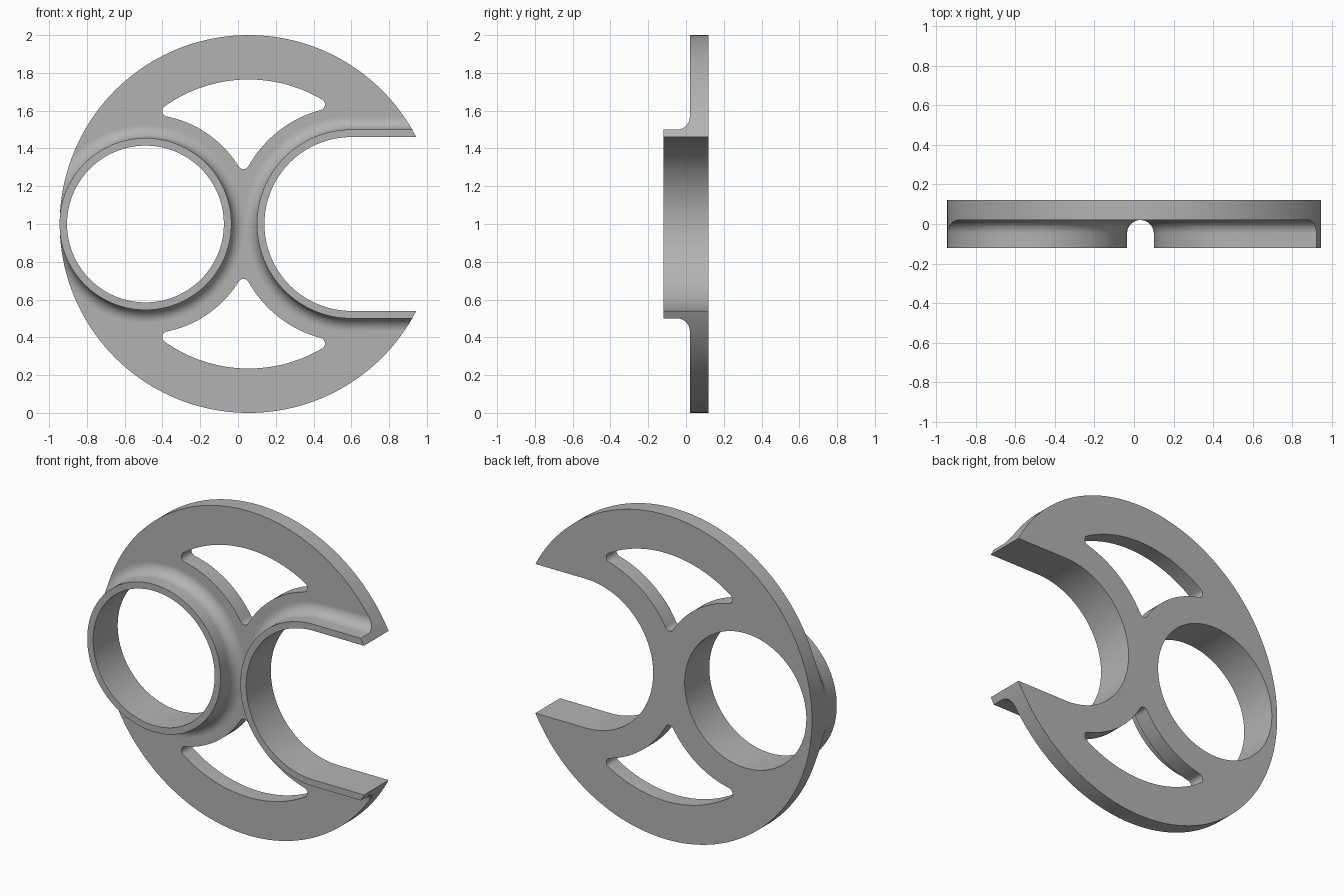
import bpy, bmesh
from math import sin, cos, pi, sqrt, atan2

if "Cube" in bpy.data.objects:
    bpy.data.objects.remove(bpy.data.objects["Cube"])

# Main dimensions (outlines lie in the x-z plane, thickness runs along y)
DISC_X, RING_X, SLOT_X, MID_Z = 0.056, -0.49, 0.60, 1.0
DISC_R, RING_R, SLOT_R = 1.0, 0.455, 0.50
WALL, FILLET = 0.04, 0.0675
FRONT, PLATE, BACK = -0.12, 0.02, 0.12


def arc(cx, cz, r, a0, a1, n):
    return [(cx + r * cos(a0 + (a1 - a0) * i / n),
             cz + r * sin(a0 + (a1 - a0) * i / n)) for i in range(n + 1)]


def circle(cx, r, n=192):
    return arc(cx, MID_Z, r, 0, 2 * pi, n)[:-1]


def slot(r, end=1.3):
    """Half circle that opens to the right with straight sides."""
    bow = arc(SLOT_X, MID_Z, r, pi / 2, 3 * pi / 2, 96)
    return [(end, MID_Z + r)] + bow + [(end, MID_Z - r)]


def loft(name, layers):
    """Closed solid through matching outlines, each given as (y, outline)."""
    bm = bmesh.new()
    rings = [[bm.verts.new((x, y, z)) for x, z in pts] for y, pts in layers]
    n = len(rings[0])
    for a, b in zip(rings, rings[1:]):
        for i in range(n):
            j = (i + 1) % n
            bm.faces.new((a[i], a[j], b[j], b[i]))
    bm.faces.new(rings[0])
    bm.faces.new(rings[-1])
    bmesh.ops.recalc_face_normals(bm, faces=bm.faces)
    mesh = bpy.data.meshes.new(name)
    bm.to_mesh(mesh)
    bm.free()
    obj = bpy.data.objects.new(name, mesh)
    bpy.context.collection.objects.link(obj)
    return obj


def flared(name, outline, r):
    """Collar that sweeps out into the plate with a concave fillet."""
    layers = [(FRONT, outline(r))]
    steps = 14
    for i in range(steps + 1):
        a = pi / 2 * i / steps
        layers.append((PLATE - FILLET + FILLET * sin(a),
                       outline(r + FILLET * (1 - cos(a)))))
    layers.append((0.2, outline(r + FILLET)))
    return loft(name, layers)


def combine(target, tool, operation):
    mod = target.modifiers.new(operation, 'BOOLEAN')
    mod.operation, mod.object, mod.solver = operation, tool, 'MANIFOLD'
    bpy.context.view_layer.objects.active = target
    bpy.ops.object.modifier_apply(modifier=mod.name)
    bpy.data.objects.remove(tool)


def meet(x0, r0, x1, r1):
    """Upper crossing of two circles centred at mid height."""
    d = x1 - x0
    a = (d * d + r0 * r0 - r1 * r1) / (2 * d)
    return x0 + a, MID_Z + sqrt(r0 * r0 - a * a)


def window_outline():
    """Three-cornered window: outer rim arc, two collar arcs, rounded corners."""
    c, rim, ra, rb = 0.03, 0.765, RING_R + 0.125, SLOT_R + 0.125
    left = meet(RING_X, ra + c, DISC_X, rim - c)
    tip = meet(RING_X, ra + c, SLOT_X, rb + c)
    right = meet(DISC_X, rim - c, SLOT_X, rb + c)

    def ang(cx, p):
        return atan2(p[1] - MID_Z, p[0] - cx)

    def corner(p, a0, a1):
        return arc(p[0], p[1], c, a0, a1, 12)

    pts = arc(DISC_X, MID_Z, rim, ang(DISC_X, right), ang(DISC_X, left), 60)
    pts += corner(left, ang(DISC_X, left), ang(RING_X, left) + pi)[1:]
    pts += arc(RING_X, MID_Z, ra, ang(RING_X, left), ang(RING_X, tip), 40)[1:]
    pts += corner(tip, ang(RING_X, tip) + pi, ang(SLOT_X, tip) + pi)[1:]
    pts += arc(SLOT_X, MID_Z, rb, ang(SLOT_X, tip), ang(SLOT_X, right), 40)[1:]
    pts += corner(right, ang(SLOT_X, right) - pi, ang(DISC_X, right))[1:-1]
    return pts


def punch(outline):
    return loft("cutter", [(-0.4, outline), (0.4, outline)])


# Plate with both flared collars, trimmed to the round rim
body = loft("spoked_disc", [(PLATE, circle(DISC_X, 1.5)), (0.3, circle(DISC_X, 1.5))])
combine(body, flared("ring_collar", lambda r: circle(RING_X, r), RING_R), 'UNION')
combine(body, flared("slot_collar", slot, SLOT_R), 'UNION')
rim = circle(DISC_X, DISC_R, 256)
combine(body, loft("rim_trim", [(-0.3, rim), (BACK, rim)]), 'INTERSECT')

# Round hole, open slot and the two mirrored windows
window = window_outline()
mirrored = [(x, 2 * MID_Z - z) for x, z in window]
for outline in (circle(RING_X, RING_R - WALL), slot(SLOT_R - WALL, 1.6), window, mirrored):
    combine(body, punch(outline), 'DIFFERENCE')

# One plain grey finish
grey = bpy.data.materials.new("plain_grey")
grey.use_nodes = True
colour = (0.45, 0.45, 0.45, 1)
grey.diffuse_color = colour
grey.node_tree.nodes["Principled BSDF"].inputs["Base Color"].default_value = colour
body.data.materials.clear()
body.data.materials.append(grey)

# Smooth curved walls, flat front and back
bpy.ops.object.select_all(action='DESELECT')
body.select_set(True)
bpy.context.view_layer.objects.active = body
bpy.ops.object.shade_smooth_by_angle(angle=pi / 6)
for face in body.data.polygons:
    if abs(face.normal.y) > 0.9995:
        face.use_smooth = False
